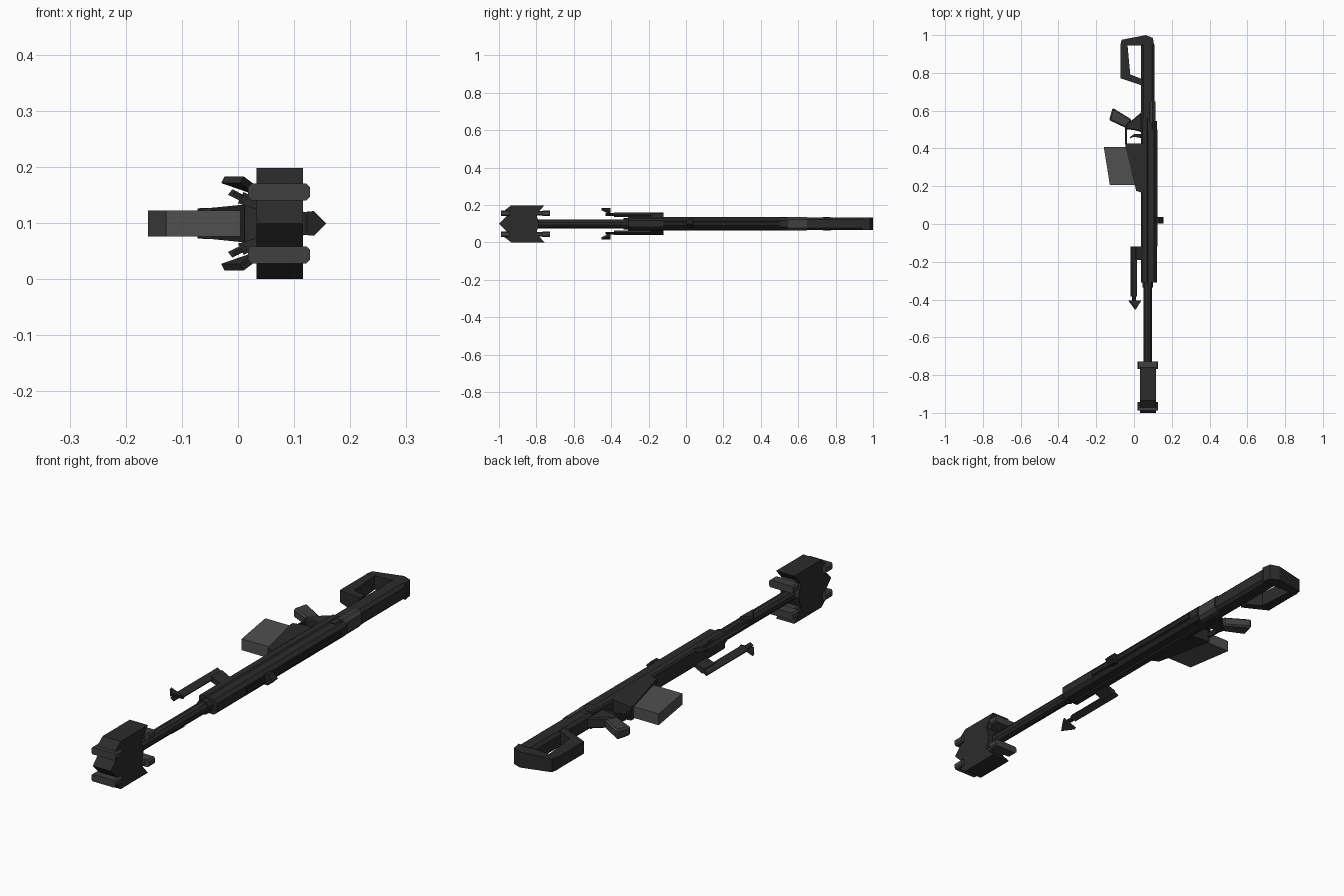
import bpy, bmesh, math
from mathutils import Vector

if "Cube" in bpy.data.objects:
    bpy.data.objects.remove(bpy.data.objects["Cube"])

CZ = 0.099   # centre plane in z
CX = 0.073   # barrel axis in x


def material(name, v):
    m = bpy.data.materials.new(name)
    m.diffuse_color = (v, v, v, 1)
    m.use_nodes = True
    m.node_tree.nodes["Principled BSDF"].inputs["Base Color"].default_value = m.diffuse_color
    return m


DARK = material("dark gunmetal", 0.024)
BLACK = material("black steel", 0.016)
MID = material("mid grey", 0.05)
LIGHT = material("worn grey", 0.08)


def loft(name, bottom, top, mat, bevel=0):
    """Solid between two matching rings of points."""
    bm = bmesh.new()
    a = [bm.verts.new(p) for p in bottom]
    b = [bm.verts.new(p) for p in top]
    n = len(a)
    bm.faces.new(a)
    bm.faces.new(b[::-1])
    for i in range(n):
        j = (i + 1) % n
        bm.faces.new((a[i], b[i], b[j], a[j]))
    bmesh.ops.recalc_face_normals(bm, faces=bm.faces)
    me = bpy.data.meshes.new(name)
    bm.to_mesh(me)
    bm.free()
    me.materials.append(mat)
    ob = bpy.data.objects.new(name, me)
    bpy.context.collection.objects.link(ob)
    if bevel:
        mod = ob.modifiers.new("edge", 'BEVEL')
        mod.width = bevel
        mod.segments = 1
        mod.limit_method = 'ANGLE'
    return ob


def side(name, pts, half, mat, bevel=0):
    """Side profile in (x, y); half thickness is a number or a function of x."""
    h = half if callable(half) else (lambda x: half)
    return loft(name, [(x, y, CZ - h(x)) for x, y in pts],
                [(x, y, CZ + h(x)) for x, y in pts], mat, bevel)


def along(name, sec, y0, y1, mat):
    """Cross-section in (x, z) run along the length."""
    return loft(name, [(x, y0, z) for x, z in sec], [(x, y1, z) for x, z in sec], mat)


def oct_sec(x0, x1, half, c, z=CZ):
    return [(x0 + c, z - half), (x1 - c, z - half), (x1, z - half + c), (x1, z + half - c),
            (x1 - c, z + half), (x0 + c, z + half), (x0, z + half - c), (x0, z - half + c)]


def ring(cx, cz, r, n):
    return [(cx + r * math.cos(math.tau * (i + .5) / n),
             cz + r * math.sin(math.tau * (i + .5) / n)) for i in range(n)]


# Barrel and its collar
along("barrel", ring(CX, CZ, 0.024, 10), -0.85, -0.25, DARK)
along("barrel_collar", ring(CX, CZ, 0.03, 10), -0.335, -0.30, DARK)

# Muzzle brake: notched arrow profile in (y, z)
half_prof = [(-1.0, 0), (-0.955, 0.045), (-0.985, 0.06), (-0.935, 0.099),
             (-0.757, 0.099), (-0.80, 0.05), (-0.785, 0.0)]
prof = half_prof + [(y, -z) for y, z in half_prof[-2:0:-1]]
loft("muzzle_brake", [(0.033, y, CZ + z) for y, z in prof],
     [(0.116, y, CZ + z) for y, z in prof], DARK)
for s, tag in ((1, "left"), (-1, "right")):
    z = CZ + s * 0.056
    along("brake_front_rib_" + tag, oct_sec(0.018, 0.128, 0.015, 0.006, z), -0.988, -0.943, MID)
    along("brake_rear_rib_" + tag, oct_sec(0.018, 0.128, 0.015, 0.006, z), -0.767, -0.727, MID)
    along("brake_rear_web_" + tag, oct_sec(0.04, 0.11, 0.012, 0.005, z), -0.82, -0.75, MID)

# Receiver
along("upper_receiver", oct_sec(0.052, 0.121, 0.031, 0.014), -0.31, 0.545, DARK)
along("lower_rail", oct_sec(0.038, 0.075, 0.036, 0.006), -0.31, 0.56, DARK)
along("top_rail", oct_sec(0.115, 0.125, 0.013, 0.003), -0.12, 0.50, BLACK)

taper = lambda x: 0.025 + 0.1 * (x + 0.075)
side("magazine_well", [(0.045, 0.165), (0.012, 0.175), (-0.046, 0.41), (-0.046, 0.425),
                       (0.045, 0.425)], taper, DARK)
side("magazine", [(-0.16, 0.408), (-0.03, 0.408), (0.012, 0.207), (-0.128, 0.207)],
     0.0235, LIGHT)

# Trigger group and grip
side("trigger_guard", [(-0.047, 0.42), (-0.047, 0.515), (-0.038, 0.515), (-0.038, 0.42)],
     0.011, BLACK)
side("trigger", [(0.04, 0.455), (-0.002, 0.462), (-0.022, 0.452), (-0.022, 0.459),
                 (0.0, 0.476), (0.04, 0.476)], 0.006, BLACK)
side("grip_base", [(0.045, 0.597), (-0.012, 0.548), (-0.04, 0.535), (-0.046, 0.502),
                   (0.002, 0.497), (0.045, 0.485)], 0.022, DARK, 0.005)
side("grip", [(-0.132, 0.55), (-0.113, 0.615), (-0.012, 0.553), (-0.035, 0.505)],
     0.02, MID, 0.007)

# Stock with open loop
along("stock_tube", oct_sec(0.038, 0.108, 0.034, 0.012), 0.50, 0.95, DARK)
side("stock_butt", [(-0.072, 0.945), (-0.066, 0.975), (0.062, 1.0), (0.100, 0.985),
                    (0.107, 0.945)], taper_butt := (lambda x: 0.027 + 0.04 * (x + 0.07)),
     DARK)
side("stock_lower_bar", [(-0.072, 0.945), (-0.034, 0.945), (-0.02, 0.792), (-0.072, 0.772)],
     taper, DARK)
side("stock_front_bar", [(-0.072, 0.772), (-0.02, 0.792), (0.045, 0.766), (0.045, 0.733)],
     taper, DARK)
along("cheek_rest", oct_sec(0.07, 0.113, 0.036, 0.014), 0.54, 0.648, MID)

# Front sight, pointed at the top
along("front_sight", [(0.115, CZ - 0.02), (0.135, CZ - 0.022), (0.157, CZ),
                      (0.135, CZ + 0.022), (0.115, CZ + 0.02)], 0.002, 0.038, BLACK)

# Folded bipod: mount, rolled legs and spiked feet on each side
for s, tag in ((1, "left"), (-1, "right")):
    P = lambda pts: [(x, CZ + s * z) for x, z in pts]
    along("bipod_mount_" + tag, P([(0.0, 0.036), (0.05, 0.02), (0.05, 0.036), (0.01, 0.056)]),
          -0.19, -0.12, DARK)
    along("bipod_leg_" + tag, P([(-0.018, 0.051), (0.010, 0.037), (0.017, 0.047), (-0.010, 0.061)]),
          -0.385, -0.12, DARK)
    along("bipod_shin_" + tag, P([(-0.010, 0.052), (0.006, 0.043), (0.010, 0.049), (-0.006, 0.057)]),
          -0.43, -0.38, BLACK)
    foot = [(-0.03, -0.405, 0.072), (0.033, -0.405, 0.05), (0.004, -0.452, 0.072)]
    loft("bipod_foot_" + tag, [(x, y, CZ + s * z) for x, y, z in foot],
         [(x + 0.006, y, CZ + s * (z + 0.012)) for x, y, z in foot], DARK)
